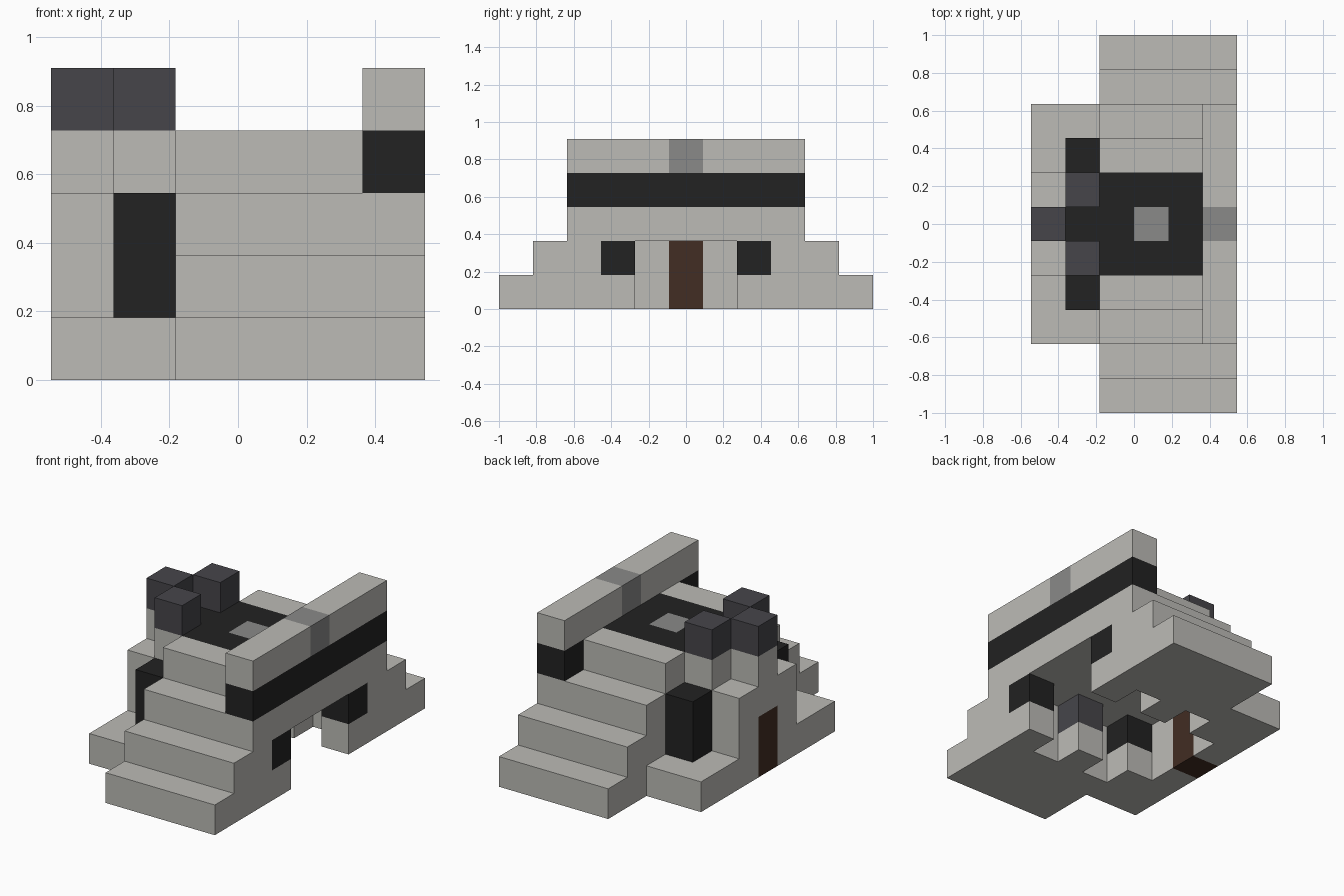
import bpy, bmesh
from itertools import product
from mathutils import Vector

cube = bpy.data.objects.get("Cube")
if cube:
    bpy.data.objects.remove(cube)

U = 2 / 11                         # block size
SIZE = Vector((6, 11, 5))          # model size in blocks


def material(name, rgb):
    lin = [((c / 255 + 0.055) / 1.055) ** 2.4 for c in rgb] + [1]
    m = bpy.data.materials.new(name)
    m.use_nodes = True
    m.diffuse_color = lin
    bsdf = next(n for n in m.node_tree.nodes if n.type == 'BSDF_PRINCIPLED')
    bsdf.inputs["Base Color"].default_value = lin
    return m


STONE = material("pale_stone", (188, 187, 182))
BLACK = material("black", (34, 34, 34))
DARK = material("dark_grey", (70, 69, 74))
MID = material("mid_grey", (138, 138, 137))
BROWN = material("door_brown", (66, 45, 35))

cells, part_materials = {}, {}


def span(x, y, z):
    return product(*(range(a, b + 1) for a, b in (x, y, z)))


def fill(part, mat, x, y, z, mirror=False):
    """Fill an inclusive block range, optionally mirrored front to back."""
    part_materials[part] = mat
    for cx, cy, cz in span(x, y, z):
        cells[cx, cy, cz] = part
        if mirror:
            cells[cx, 10 - cy, cz] = part


def carve(x, y, z):
    for c in span(x, y, z):
        cells.pop(c, None)


# Stepped main body, one layer per stair
for level in range(4):
    fill("stepped_body", STONE, (2, 5), (level, 10 - level), (level, level))

# Rear wing with its base ledge and raised centre
fill("rear_ledge", STONE, (0, 1), (2, 8), (0, 0))
fill("rear_wall", STONE, (0, 1), (4, 6), (1, 2))
fill("rear_parapet", STONE, (1, 1), (4, 6), (3, 3))
fill("rear_parapet", STONE, (0, 0), (5, 5), (3, 3))

# Hollow room, and archway through the +x wall
carve((2, 4), (3, 7), (0, 1))
carve((1, 5), (4, 6), (0, 1))

# Furniture, door, windows and rear columns
fill("room_bench", STONE, (3, 3), (3, 3), (0, 0), True)
fill("bench_block", DARK, (3, 3), (3, 3), (1, 1), True)
fill("door", BROWN, (0, 0), (5, 5), (0, 1))
fill("window", BLACK, (5, 5), (3, 3), (1, 1), True)
fill("rear_column", BLACK, (1, 1), (3, 3), (1, 2), True)

# Roof deck with its inset
fill("roof_deck", BLACK, (2, 4), (4, 6), (3, 3))
fill("roof_deck", BLACK, (1, 1), (5, 5), (3, 3))
fill("roof_inset", MID, (3, 3), (5, 5), (3, 3))

# Long beam over the archway and the three roof blocks
fill("beam_band", BLACK, (5, 5), (2, 8), (3, 3))
fill("beam_top", STONE, (5, 5), (2, 8), (4, 4))
fill("beam_centre", MID, (5, 5), (5, 5), (4, 4))
fill("roof_block", DARK, (1, 1), (4, 4), (4, 4), True)
fill("roof_block", DARK, (0, 0), (5, 5), (4, 4))


def build(part):
    """Make one object from the exposed block sides of a part."""
    bm = bmesh.new()
    verts = {}

    def vert(p):
        key = tuple(p)
        if key not in verts:
            verts[key] = bm.verts.new((Vector(p) - SIZE / 2) * U + Vector((0, 0, SIZE.z / 2 * U)))
        return verts[key]

    for cell, owner in cells.items():
        if owner != part:
            continue
        for axis, side in product(range(3), (0, 1)):
            near = list(cell)
            near[axis] += 2 * side - 1
            if tuple(near) in cells:
                continue
            ring = []
            for a, b in ((0, 0), (1, 0), (1, 1), (0, 1)):
                p = list(cell)
                p[axis] += side
                p[(axis + 1) % 3] += a
                p[(axis + 2) % 3] += b
                ring.append(vert(p))
            bm.faces.new(ring if side else ring[::-1])
    bmesh.ops.dissolve_limit(bm, angle_limit=0.01, verts=bm.verts[:], edges=bm.edges[:])
    mesh = bpy.data.meshes.new(part)
    bm.to_mesh(mesh)
    bm.free()
    mesh.materials.append(part_materials[part])
    bpy.context.collection.objects.link(bpy.data.objects.new(part, mesh))


for part in part_materials:
    build(part)
